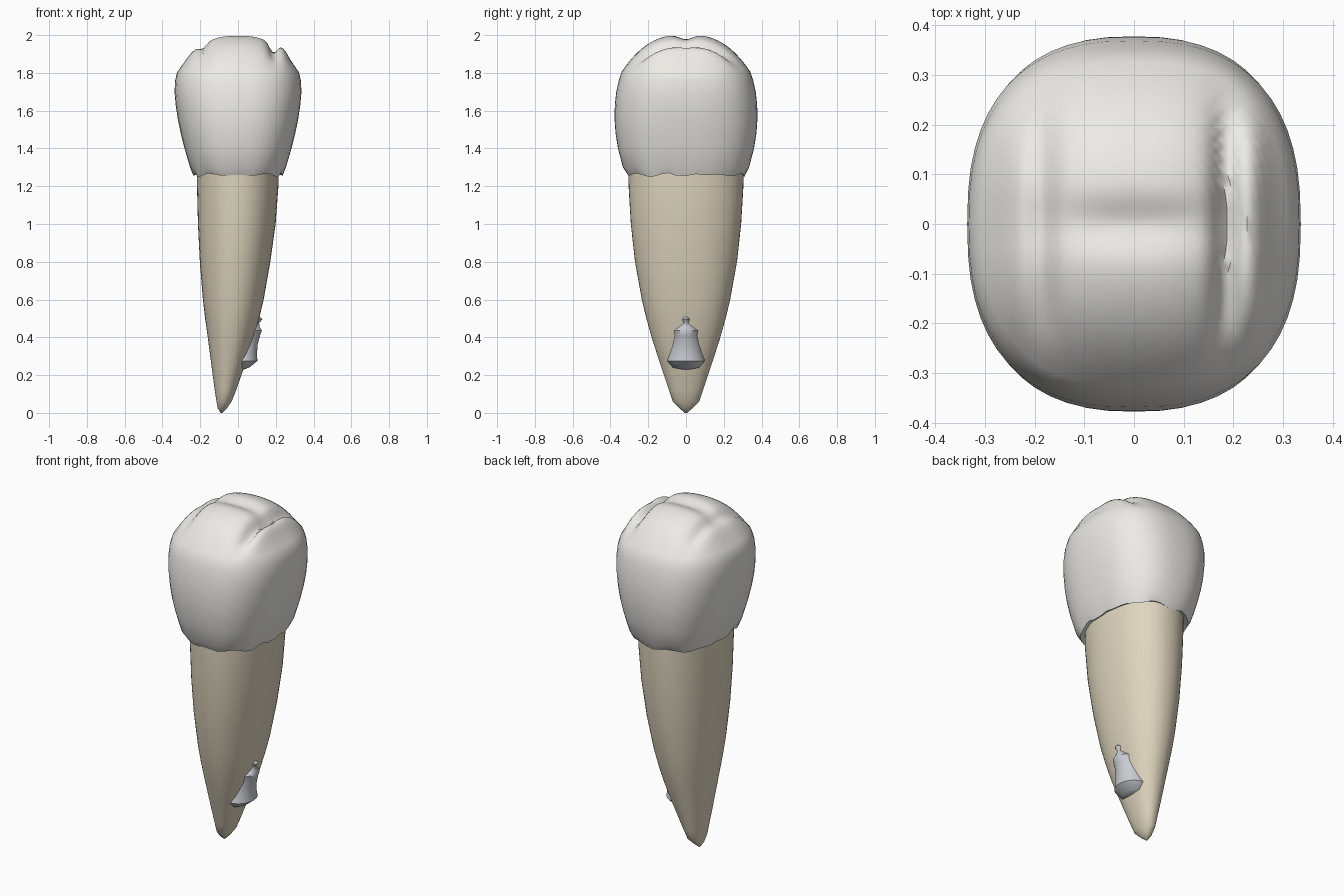
import bpy, bmesh, math

if "Cube" in bpy.data.objects:
    bpy.data.objects.remove(bpy.data.objects["Cube"])

SIDES = 56


def material(name, rgb):
    m = bpy.data.materials.new(name)
    m.diffuse_color = (*rgb, 1)
    m.use_nodes = True
    m.node_tree.nodes["Principled BSDF"].inputs["Base Color"].default_value = m.diffuse_color
    return m


def oval(z, cx, rx, ry, power):
    """One superellipse ring of points."""
    pts = []
    for i in range(SIDES):
        a = 2 * math.pi * i / SIDES
        c, s = math.cos(a), math.sin(a)
        pts.append((cx + rx * math.copysign(abs(c) ** (2 / power), c),
                    ry * math.copysign(abs(s) ** (2 / power), s), z))
    return pts


def loft(name, rings, mat, angle=50):
    """Skin a stack of rings, bottom to top, and cap both ends."""
    bm = bmesh.new()
    loops = [[bm.verts.new(p) for p in r] for r in rings]
    for lo, hi in zip(loops, loops[1:]):
        for i in range(SIDES):
            j = (i + 1) % SIDES
            bm.faces.new((lo[i], lo[j], hi[j], hi[i]))
    bm.faces.new(loops[0][::-1])
    bm.faces.new(loops[-1])
    bmesh.ops.recalc_face_normals(bm, faces=bm.faces)
    me = bpy.data.meshes.new(name)
    bm.to_mesh(me)
    bm.free()
    ob = bpy.data.objects.new(name, me)
    bpy.context.collection.objects.link(ob)
    me.materials.append(mat)
    bpy.ops.object.select_all(action='DESELECT')
    ob.select_set(True)
    bpy.context.view_layer.objects.active = ob
    bpy.ops.object.shade_smooth_by_angle(angle=math.radians(angle))
    return ob


def bump(v, centre, width):
    return math.exp(-((v - centre) / width) ** 2)


def chewing_height(x, y, s):
    """Domed top with two cusps, side grooves and marginal ridges."""
    z = 1.805 + 0.198 * (1 - s ** 2.6)
    z -= 0.025 * bump(y, 0, 0.05) * bump(x, 0, 0.2)
    span = 1 / (1 + (y / 0.22) ** 8)
    for side, depth, ridge in ((-1, 0.022, 0.006), (1, 0.045, 0.022)):
        z -= depth * span * bump(side * x, 0.185, 0.025)
        z += ridge * span * bump(side * x, 0.24, 0.03)
    return min(z, 2.0)


# Crown: wavy lower rim, bulging walls, sculpted chewing surface
walls = [(1.28, 0.2, 0.28), (1.255, 0.236, 0.308), (1.3, 0.254, 0.334),
         (1.4, 0.283, 0.36), (1.48, 0.303, 0.373), (1.55, 0.318, 0.378),
         (1.63, 0.33, 0.377), (1.7, 0.336, 0.369), (1.76, 0.333, 0.356),
         (1.805, 0.322, 0.341)]
crown = [oval(z, 0, rx, ry, 2.5) for z, rx, ry in walls]
crown[1] = [(x, y, z + 0.009 * math.sin(4 * math.atan2(y, x)) ** 2
             + 0.006 * math.sin(11 * math.atan2(y, x)))
            for x, y, z in crown[1]]
for k in range(1, 25):
    s = max(1 - k / 24, 0.01)
    crown.append([(x, y, chewing_height(x, y, s))
                  for x, y, z in oval(0, 0, 0.322 * s, 0.341 * s, 2.5)])
loft("crown", crown, material("enamel", (0.84, 0.83, 0.79)))

# Root: oval taper bending to the left at the tip (z, left, right, half depth)
taper = [(0, -0.093, -0.083, 0.006), (0.025, -0.108, -0.058, 0.035),
         (0.06, -0.114, -0.034, 0.07), (0.12, -0.123, -0.01, 0.09),
         (0.2, -0.134, 0.018, 0.117), (0.3, -0.147, 0.053, 0.15),
         (0.4, -0.16, 0.085, 0.182), (0.5, -0.174, 0.112, 0.21),
         (0.6, -0.186, 0.136, 0.234), (0.8, -0.202, 0.171, 0.27),
         (1.0, -0.212, 0.199, 0.292), (1.2, -0.217, 0.214, 0.304),
         (1.3, -0.218, 0.216, 0.305)]
loft("root", [oval(z, (l + r) / 2, (r - l) / 2, d, 2.15)
              for z, l, r, d in taper],
     material("dentine", (0.74, 0.67, 0.52)))

# Inner canal: straight core breaking out through the bent root
core = [(0.23, 0.03, 0.03), (0.24, 0.06, 0.07), (0.275, 0.103, 0.1),
        (0.31, 0.1, 0.09), (0.36, 0.104, 0.083), (0.41, 0.117, 0.078),
        (0.435, 0.126, 0.085), (0.455, 0.115, 0.065), (0.475, 0.112, 0.03),
        (0.497, 0.13, 0.035), (0.515, 0.108, 0.02), (0.7, 0.1, 0.05),
        (1.2, 0.1, 0.1)]
loft("canal", [oval(z, 0.015, out - 0.015, d, 2) for z, out, d in core],
     material("canal_grey", (0.58, 0.6, 0.64)))
